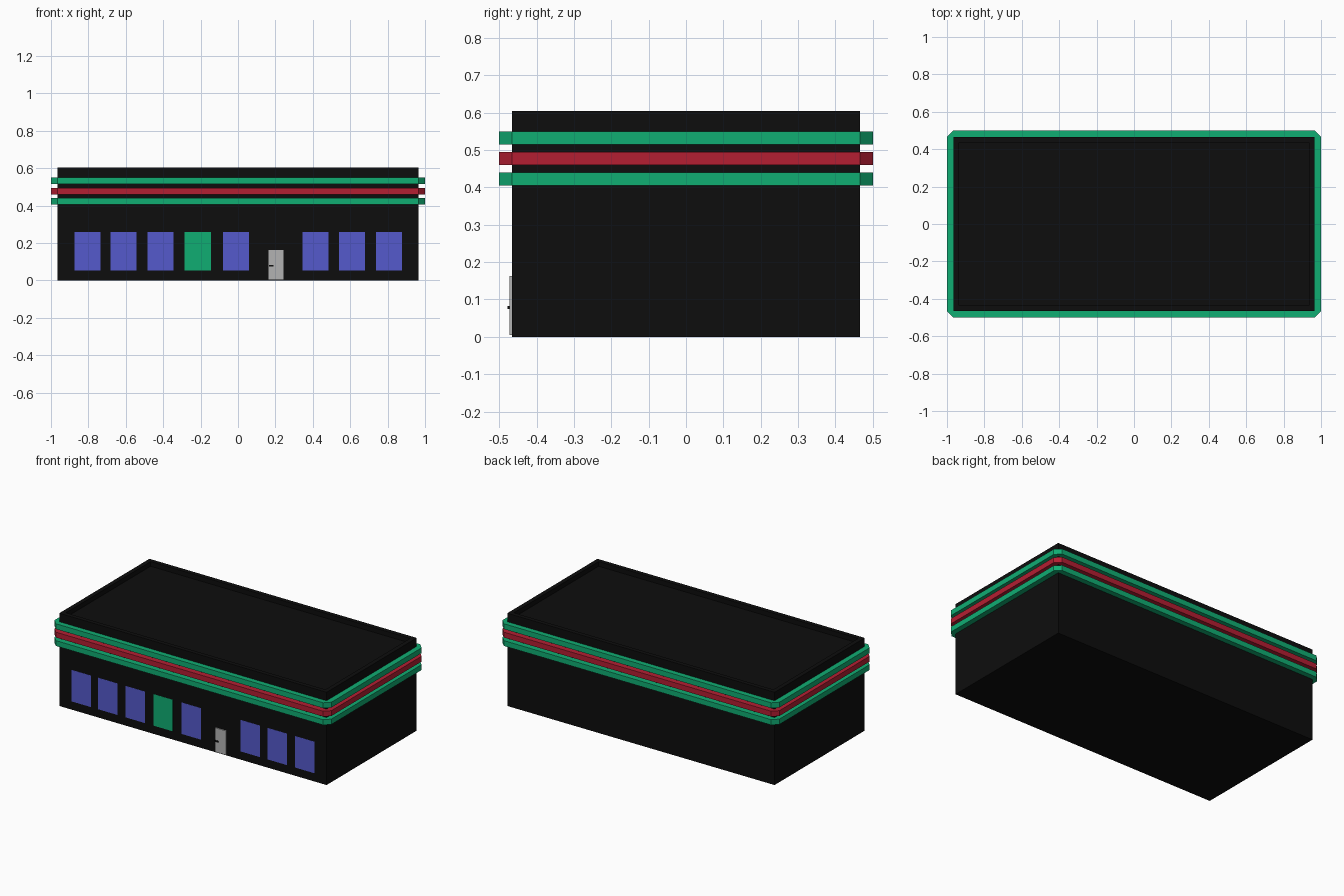
import bpy, bmesh

if "Cube" in bpy.data.objects:
    bpy.data.objects.remove(bpy.data.objects["Cube"])

HX, HY, H = 0.965, 0.465, 0.605      # wall half width, half depth, height


def material(name, rgb):
    m = bpy.data.materials.new(name)
    m.diffuse_color = (*rgb, 1)
    m.use_nodes = True
    m.node_tree.nodes["Principled BSDF"].inputs["Base Color"].default_value = m.diffuse_color
    return m


BLACK = material("black_wall", (0.004, 0.004, 0.004))
GREEN = material("green", (0.005, 0.418, 0.171))
RED = material("red", (0.456, 0.013, 0.032))
BLUE = material("blue_glass", (0.091, 0.102, 0.604))
GREY = material("door_grey", (0.45, 0.45, 0.45))


def finish(name, bm, mat):
    bmesh.ops.recalc_face_normals(bm, faces=bm.faces)
    mesh = bpy.data.meshes.new(name)
    bm.to_mesh(mesh)
    bm.free()
    mesh.materials.append(mat)
    ob = bpy.data.objects.new(name, mesh)
    bpy.context.collection.objects.link(ob)
    return ob


def box_bm(x0, x1, y0, y1, z0, z1):
    bm = bmesh.new()
    bmesh.ops.create_cube(bm, size=1)
    bmesh.ops.scale(bm, vec=(x1 - x0, y1 - y0, z1 - z0), verts=bm.verts)
    bmesh.ops.translate(bm, vec=((x0 + x1) / 2, (y0 + y1) / 2, (z0 + z1) / 2), verts=bm.verts)
    return bm


def box(name, mat, *bounds):
    return finish(name, box_bm(*bounds), mat)


# Walls with a shallow recessed roof behind a parapet
bm = box_bm(-HX, HX, -HY, HY, 0, H)
bm.normal_update()
roof = max(bm.faces, key=lambda f: f.calc_center_median().z)
bmesh.ops.inset_region(bm, faces=[roof], thickness=0.04)
bmesh.ops.inset_region(bm, faces=[roof], thickness=0)
bmesh.ops.translate(bm, vec=(0, 0, -0.03), verts=roof.verts)
finish("building_walls", bm, BLACK)


# Fascia bands: rings around the walls with chamfered outer corners
def band(name, mat, z0, z1, out=0.035):
    outer, inner = [], []
    for sx, sy in ((1, 1), (-1, 1), (-1, -1), (1, -1)):
        pair = [(sx * (HX + out), sy * HY), (sx * HX, sy * (HY + out))]
        outer += pair if sx * sy > 0 else pair[::-1]
        inner += [(sx * HX, sy * HY)] * 2
    bm = bmesh.new()
    rings = [[bm.verts.new((x, y, z)) for x, y in pts]
             for pts, z in ((inner, z0), (outer, z0), (outer, z1), (inner, z1))]
    for a, b in zip(rings, rings[1:]):
        for i in range(8):
            j = (i + 1) % 8
            bm.faces.new((a[i], a[j], b[j], b[i]))
    bmesh.ops.remove_doubles(bm, verts=bm.verts, dist=1e-5)
    finish(name, bm, mat)


band("lower_green_band", GREEN, 0.405, 0.44)
band("middle_red_band", RED, 0.46, 0.495)
band("upper_green_band", GREEN, 0.515, 0.55)

# Front windows, one of them green
for i, x in enumerate((-0.805, -0.613, -0.415, -0.215, -0.01, 0.415, 0.61, 0.807)):
    box(f"window_{i + 1}", GREEN if i == 3 else BLUE,
        x - 0.07, x + 0.07, -HY - 0.001, -HY + 0.004, 0.054, 0.26)

# Door and its handle
box("door", GREY, 0.163, 0.244, -0.472, -HY + 0.004, 0.005, 0.163)
box("door_handle", BLACK, 0.165, 0.191, -0.477, -0.47, 0.074, 0.083)
